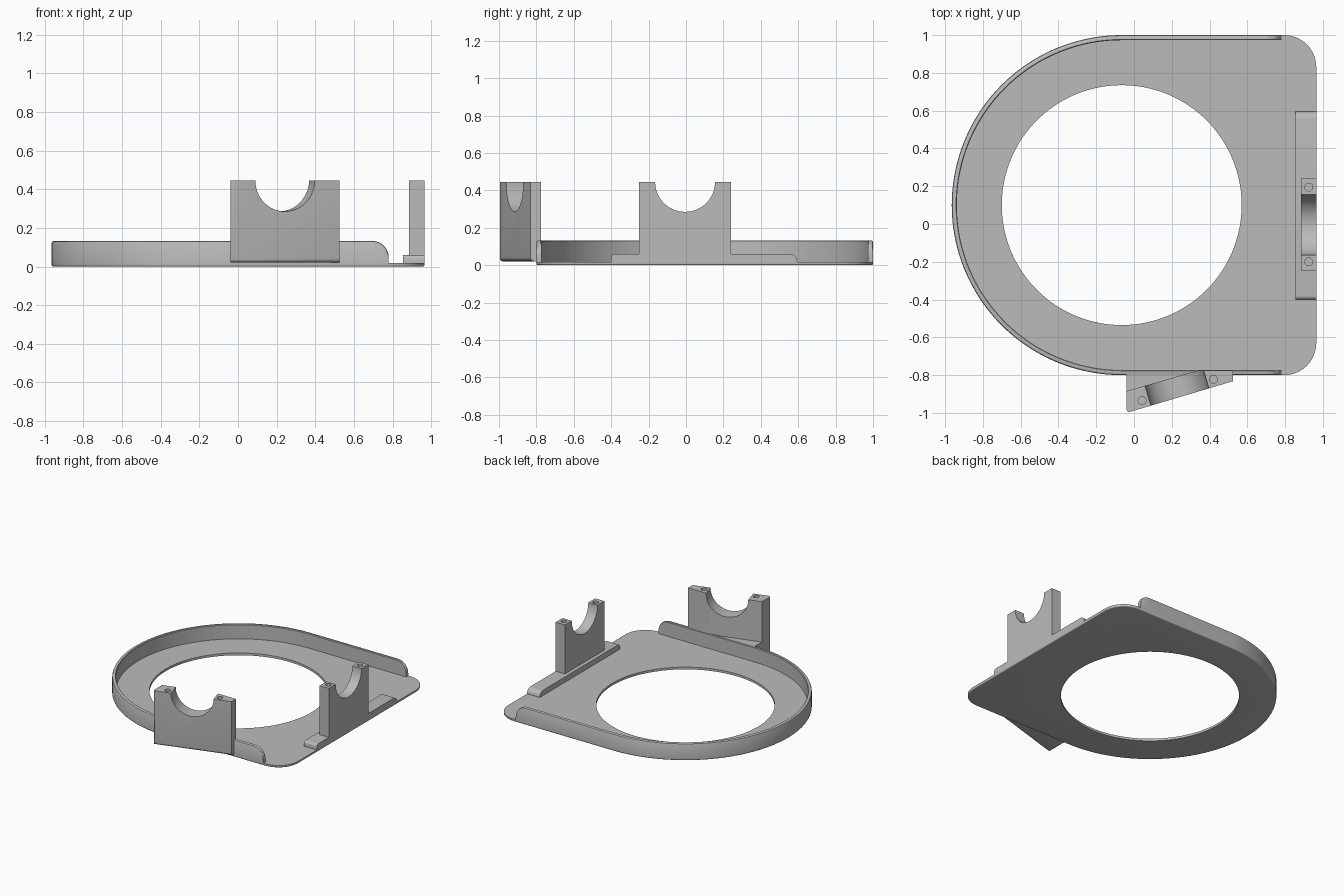
import bpy, bmesh
from math import sin, cos, pi, sqrt, atan2
from mathutils import Vector, Matrix

if "Cube" in bpy.data.objects:
    bpy.data.objects.remove(bpy.data.objects["Cube"])

grey = bpy.data.materials.new("plain grey")
grey.diffuse_color = (0.5, 0.5, 0.5, 1)
grey.use_nodes = True
grey.node_tree.nodes["Principled BSDF"].inputs["Base Color"].default_value = grey.diffuse_color

CX, CY, R = -0.065, 0.1, 0.9      # centre and radius of the rounded end
RIGHT, T = 0.965, 0.018           # flat side and plate thickness
TOP = 0.445                       # height of both cradles


def finish(name, bm):
    bmesh.ops.recalc_face_normals(bm, faces=bm.faces)
    me = bpy.data.meshes.new(name)
    bm.to_mesh(me)
    bm.free()
    ob = bpy.data.objects.new(name, me)
    bpy.context.collection.objects.link(ob)
    me.materials.append(grey)
    return ob


def prism(name, points, along, rounded=None, width=0.01):
    """Extrude a closed outline; round the edges picked by the rule."""
    bm = bmesh.new()
    face = bm.faces.new([bm.verts.new(p) for p in points])
    new = bmesh.ops.extrude_face_region(bm, geom=[face])["geom"]
    bmesh.ops.translate(bm, vec=along, verts=[v for v in new if isinstance(v, bmesh.types.BMVert)])
    bmesh.ops.recalc_face_normals(bm, faces=bm.faces)
    if rounded:
        edges = [e for e in bm.edges if rounded(e.verts[0].co, e.verts[1].co)]
        bmesh.ops.bevel(bm, geom=edges, offset=width, segments=4, profile=0.5, affect='EDGES')
    return finish(name, bm)


def bore(ob, centre, axis, radius, depth, segments=64):
    """Cut a round hole centred on a point along an axis."""
    bm = bmesh.new()
    turn = Vector((0, 0, 1)).rotation_difference(Vector(axis)).to_matrix().to_4x4()
    bmesh.ops.create_cone(bm, cap_ends=True, segments=segments, radius1=radius, radius2=radius,
                          depth=depth, matrix=Matrix.Translation(centre) @ turn)
    cutter = finish("cutter", bm)
    cutter.hide_render = True
    mod = ob.modifiers.new("bore", 'BOOLEAN')
    mod.operation, mod.solver, mod.object = 'DIFFERENCE', 'EXACT', cutter
    bpy.context.view_layer.objects.active = ob
    bpy.ops.object.modifier_apply(modifier=mod.name)
    bpy.data.objects.remove(cutter)


def arc(cx, cy, r, a0, a1, n):
    return [(cx + r * cos(a0 + (a1 - a0) * i / n), cy + r * sin(a0 + (a1 - a0) * i / n))
            for i in range(n + 1)]


# Base plate: one round end, two rounded corners, large round opening
c = 0.17
outline = (arc(CX, CY, R, pi / 2, 3 * pi / 2, 72)
           + arc(RIGHT - c, CY - R + c, c, -pi / 2, 0, 16)
           + arc(RIGHT - c, CY + R - c, c, 0, pi / 2, 16))
plate = prism("base_plate", [(x, y, 0) for x, y in outline], (0, 0, T),
              lambda a, b: a.z < 0.001 and b.z < 0.001, 0.008)
bore(plate, (CX, CY, 0), (0, 0, 1), 0.635, 0.2, 128)

# Rim: a thin wall swept around the round end, tapering in a curve at both ends
END, CURVE, H, W, F = 0.78, 0.085, 0.132, 0.027, 0.01
drop = [(END - CURVE + CURVE * sin(a * pi / 20), H - CURVE + CURVE * cos(a * pi / 20))
        for a in range(10, -1, -1)]
path = [(x, CY - R, 0, -1, h) for x, h in drop]
path += [(x, y, (x - CX) / R, (y - CY) / R, H)
         for x, y in reversed(arc(CX, CY, R, pi / 2, 3 * pi / 2, 72))]
path += [(x, CY + R, 0, 1, h) for x, h in reversed(drop)]
bm = bmesh.new()
rings = []
for x, y, nx, ny, h in path:
    section = [(0, T), (0, h - F), (0.3 * F, h - 0.3 * F), (F, h), (W - 0.004, h), (W, h - 0.004), (W, T)]
    rings.append([bm.verts.new((x - nx * d, y - ny * d, z)) for d, z in section])
for a, b in zip(rings, rings[1:]):
    for i in range(len(a)):
        j = (i + 1) % len(a)
        bm.faces.new((a[i], a[j], b[j], b[i]))
bm.faces.new(rings[0])
bm.faces.new(rings[-1])
finish("rim_wall", bm)

# Low rail along the flat side, with rounded upper ends
rail = ([(-0.4, T), (0.595, T)] + arc(0.555, 0.02, 0.04, 0, pi / 2, 8)
        + arc(-0.38, 0.04, 0.02, pi / 2, pi, 6))
prism("side_rail", [(0.855, y, z) for y, z in rail], (RIGHT - 0.855, 0, 0))

# Side cradle: upright block with half-round seat and two screw holes
side = prism("side_cradle", [(0.885, -0.25, T), (RIGHT, -0.25, T), (RIGHT, 0.24, T), (0.885, 0.24, T)],
             (0, 0, TOP - T))
bore(side, (0.925, -0.005, TOP), (1, 0, 0), 0.16, 0.4)
for y in (-0.2, 0.195):
    bore(side, (0.925, y, TOP), (0, 0, 1), 0.021, 0.16, 24)

# Front cradle: slanted block, trimmed square at its ends and at the rim
X0, X1, YB, Z0 = -0.04, 0.525, -0.775, 0.02


def front_edges(a, b):
    low = a.z < Z0 + 0.001 and b.z < Z0 + 0.001
    outer = max(a.y, b.y) < -0.82 and abs(a.x - b.x) > 0.5
    left_corner = max(a.y, b.y) < -0.99 and a.z != b.z
    return (low and outer) or left_corner


front = prism("front_cradle", [(X0, -1.0, Z0), (X1, -0.832, Z0), (X1, YB, Z0), (0.34, YB, Z0), (X0, -0.885, Z0)],
              (0, 0, TOP - Z0), front_edges, 0.022)
bore(front, (0.24, -0.905, TOP), (-0.287, 0.958, 0), 0.16, 0.8)
for x, y in ((0.043, -0.935), (0.42, -0.822)):
    bore(front, (x, y, TOP), (0, 0, 1), 0.021, 0.16, 24)

# Wedge filling the gap between the front cradle and the rim
prism("cradle_wedge", [(X0, -0.89, Z0), (0.35, YB - 0.002, Z0), (X0, YB - 0.002, Z0)], (0, 0, 0.128 - Z0))

# Smooth curved faces, keep hard edges
bpy.ops.object.select_all(action='DESELECT')
for ob in bpy.context.scene.objects:
    ob.select_set(True)
    bpy.context.view_layer.objects.active = ob
bpy.ops.object.shade_smooth_by_angle(angle=0.6)
